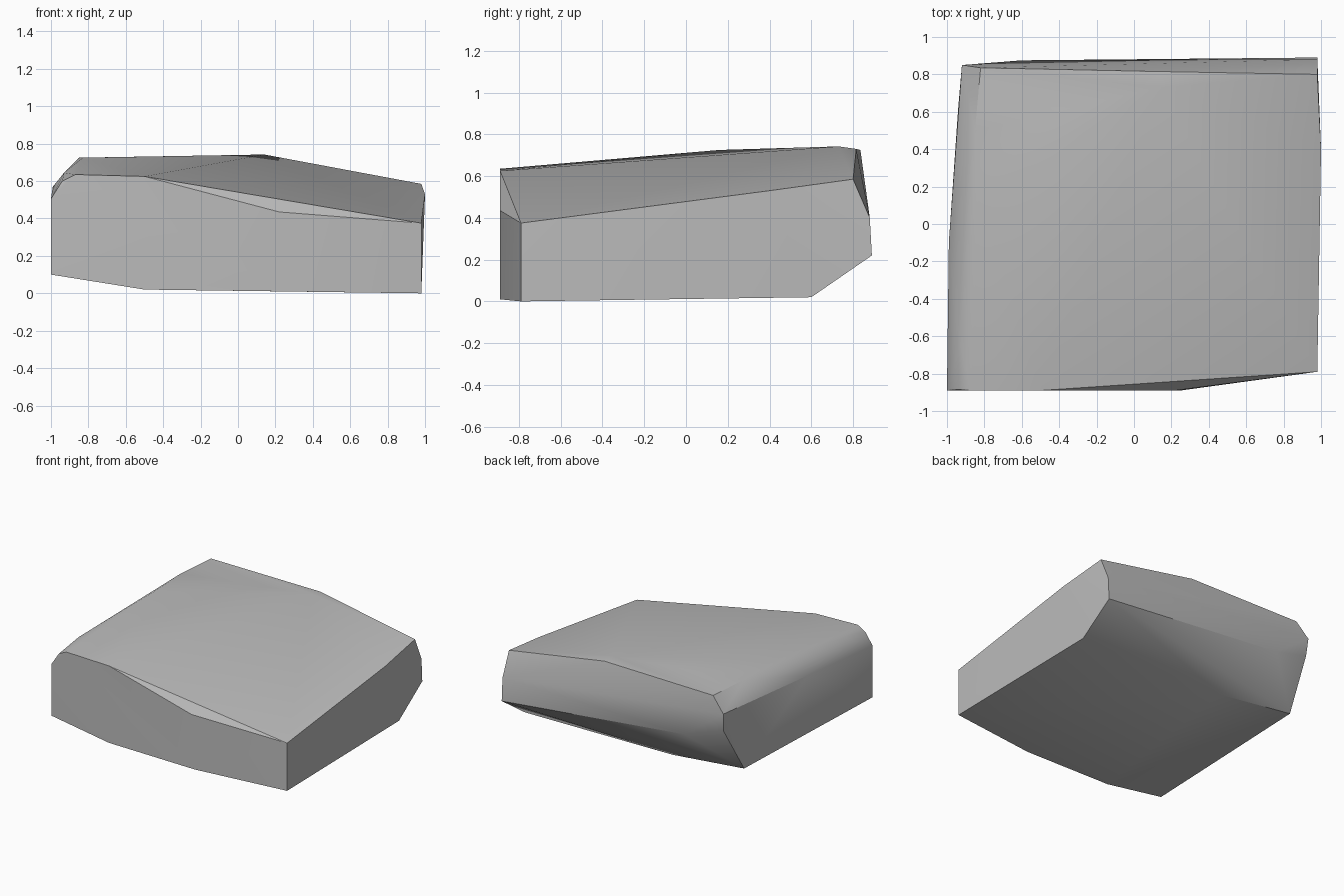
import bpy
import bmesh

cube = bpy.data.objects.get("Cube")
if cube:
    bpy.data.objects.remove(cube, do_unlink=True)

# Corner points of the slab, grouped by the region they shape
bottom = [(0.98, -0.79, 0), (0.25, -0.89, 0.01), (-0.5, -0.89, 0.02), (-1, -0.89, 0.1),
          (-0.94, 0.62, 0.1), (-0.3, 0.6, 0.03), (0.98, 0.6, 0.02)]
front_rim = [(0.98, -0.79, 0.375), (0.22, -0.89, 0.435), (-0.5, -0.89, 0.625),
             (-0.87, -0.89, 0.635), (-0.94, -0.885, 0.6), (-1, -0.89, 0.505)]
left_rim = [(-0.93, -0.65, 0.645), (-0.99, -0.1, 0.57), (-0.85, 0.5, 0.725)]
back = [(-0.82, 0.835, 0.725), (-0.92, 0.85, 0.61), (-0.91, 0.835, 0.47), (-0.6, 0.875, 0.375),
        (0.98, 0.89, 0.22), (0.98, 0.88, 0.4), (0.98, 0.8, 0.585)]
top = [(0.14, 0.73, 0.742), (0.14, 0.815, 0.73), (-0.83, 0.16, 0.725), (1, 0.4, 0.53)]

# Wrap the points in a convex stone
bm = bmesh.new()
for co in bottom + front_rim + left_rim + back + top:
    bm.verts.new(co)
hull = bmesh.ops.convex_hull(bm, input=bm.verts[:])
loose = [v for v in bm.verts if not v.link_faces]
bmesh.ops.delete(bm, geom=loose, context='VERTS')
bmesh.ops.recalc_face_normals(bm, faces=bm.faces[:])
mesh = bpy.data.meshes.new("stone_slab")
bm.to_mesh(mesh)
bm.free()

# Plain grey stone
grey = bpy.data.materials.new("stone_grey")
grey.use_nodes = True
colour = (0.5, 0.5, 0.5, 1)
grey.diffuse_color = colour
bsdf = next(n for n in grey.node_tree.nodes if n.type == 'BSDF_PRINCIPLED')
bsdf.inputs["Base Color"].default_value = colour
mesh.materials.append(grey)

# Soft facets with crisp main edges
stone = bpy.data.objects.new("stone_slab", mesh)
bpy.context.collection.objects.link(stone)
bpy.ops.object.select_all(action='DESELECT')
stone.select_set(True)
bpy.context.view_layer.objects.active = stone
bpy.ops.object.shade_smooth_by_angle(angle=0.6)
